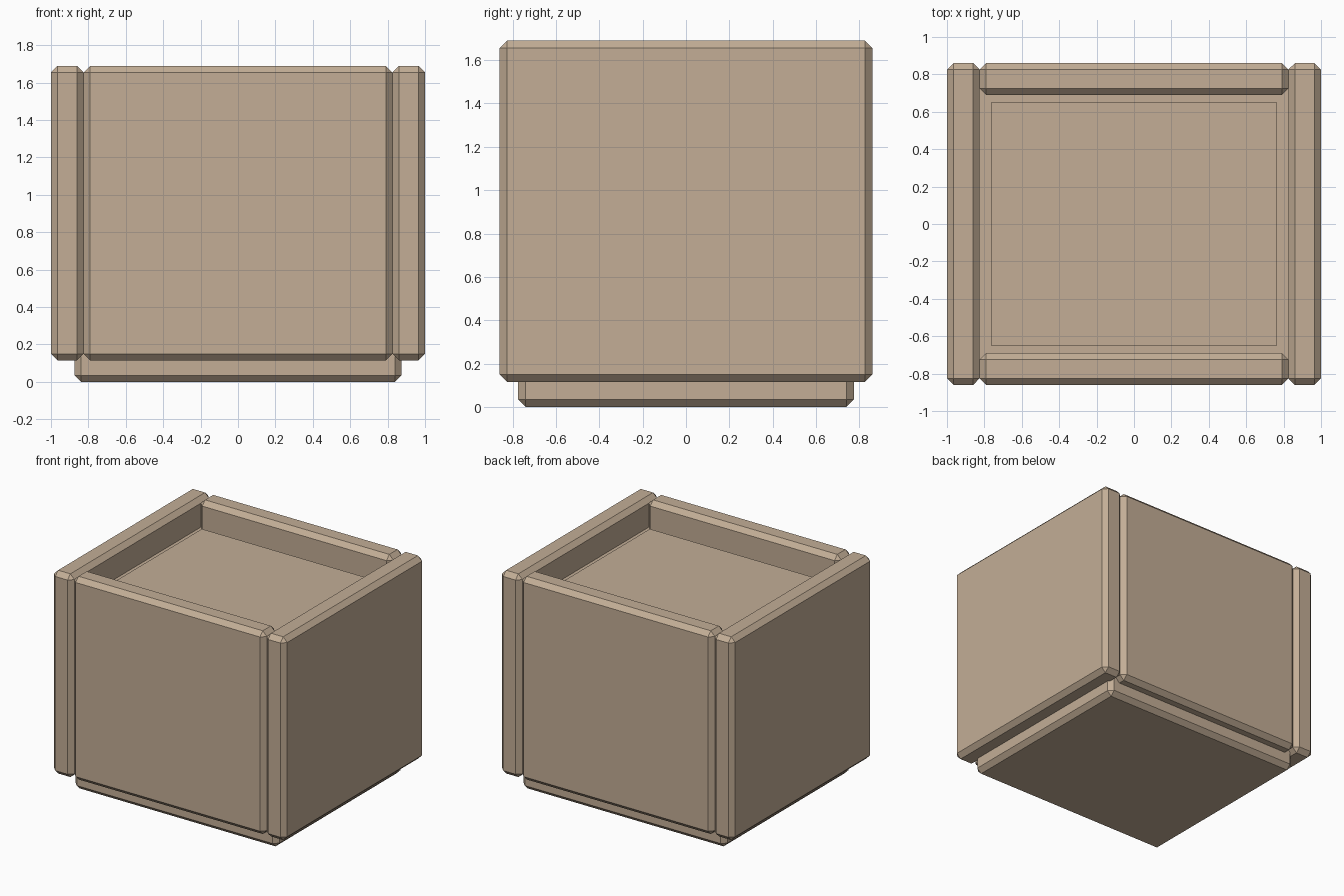
import bpy
import bmesh

default_cube = bpy.data.objects.get("Cube")
if default_cube:
    bpy.data.objects.remove(default_cube, do_unlink=True)

# Single flat colour
tan = bpy.data.materials.new("warm_tan")
tan.use_nodes = True
colour = (0.546, 0.423, 0.305, 1.0)
tan.diffuse_color = colour
tan.node_tree.nodes["Principled BSDF"].inputs["Base Color"].default_value = colour

BEVEL = 0.035


def box(name, low, high, chamfer=BEVEL):
    """Box between two corners, with flat chamfered edges."""
    bm = bmesh.new()
    bmesh.ops.create_cube(bm, size=1)
    for v in bm.verts:
        v.co = [a + (b - a) * (c + 0.5) for a, b, c in zip(low, high, v.co)]
    if chamfer:
        bmesh.ops.bevel(bm, geom=bm.edges[:], offset=chamfer,
                        segments=1, affect='EDGES')
    mesh = bpy.data.meshes.new(name)
    bm.to_mesh(mesh)
    bm.free()
    mesh.materials.append(tan)
    obj = bpy.data.objects.new(name, mesh)
    bpy.context.collection.objects.link(obj)
    return obj


PANEL_LOW, PANEL_TOP = 0.115, 1.69
HALF_X, HALF_Y = 1.0, 0.86
INNER_X, INNER_Y = 0.825, 0.69

# Core block: the plinth below and the filling between the panels
box("core_block", (-0.875, -0.775, 0), (0.875, 0.775, 1.47))

# Raised floor of the open top
box("inner_floor", (-0.765, -0.65, 1.4), (0.765, 0.65, 1.5), chamfer=0)

# Side panels
for name, x0, x1 in (("left_panel", INNER_X, HALF_X),
                     ("right_panel", -HALF_X, -INNER_X)):
    box(name, (x0, -HALF_Y, PANEL_LOW), (x1, HALF_Y, PANEL_TOP))

# Front and back panels
for name, y0, y1 in (("front_panel", -HALF_Y, -INNER_Y),
                     ("back_panel", INNER_Y, HALF_Y)):
    box(name, (-INNER_X, y0, PANEL_LOW), (INNER_X, y1, PANEL_TOP))
